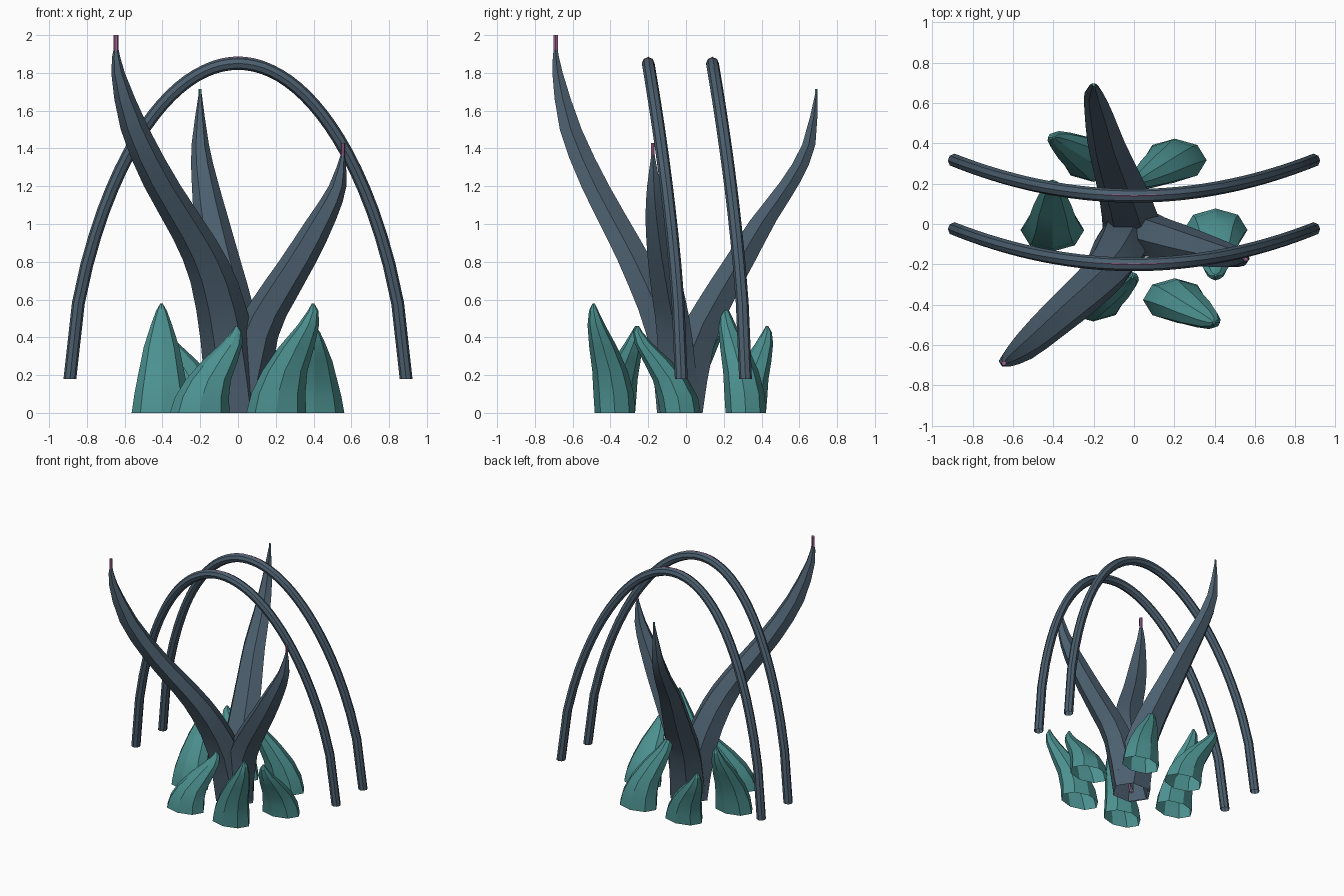
import bpy, bmesh, math
from mathutils import Vector

cube = bpy.data.objects.get("Cube")
if cube:
    bpy.data.objects.remove(cube, do_unlink=True)


def material(name, rgb):
    m = bpy.data.materials.new(name)
    m.use_nodes = True
    col = (*rgb, 1)
    m.diffuse_color = col
    m.node_tree.nodes["Principled BSDF"].inputs["Base Color"].default_value = col
    return m


SLATE = material("slate", (0.072, 0.115, 0.158))
TEAL = material("teal", (0.072, 0.285, 0.28))
PINK = material("pink", (0.32, 0.12, 0.27))
UP = Vector((0, 0, 1))


def loft(name, path, radii, sides, mat, level=True):
    """Skin open-bottomed rings along a path; radii are (x, y) half widths.
    Level rings stay horizontal, others turn with the path."""
    bm = bmesh.new()
    rings = []
    last = len(path) - 1
    for i, p in enumerate(path):
        t = UP
        if not level:
            t = (path[min(i + 1, last)] - path[max(i - 1, 0)]).normalized()
            if i in (0, last) and abs(t.z) > 0.5:
                t = UP * math.copysign(1, t.z)
        u = (Vector((0, 1, 0)) - t * t.y).normalized()
        v = u.cross(t)
        rx, ry = radii[i]
        ring = []
        for k in range(sides):
            a = math.tau * k / sides
            ring.append(bm.verts.new(p + v * rx * math.cos(a) + u * ry * math.sin(a)))
        rings.append(ring)
    for a, b in zip(rings, rings[1:]):
        for k in range(sides):
            n = (k + 1) % sides
            bm.faces.new((a[k], a[n], b[n], b[k]))
    if level:
        bm.faces.new(rings[-1])
    me = bpy.data.meshes.new(name)
    bm.to_mesh(me)
    bm.free()
    me.materials.append(mat)
    ob = bpy.data.objects.new(name, me)
    bpy.context.collection.objects.link(ob)
    bpy.ops.object.select_all(action='DESELECT')
    ob.select_set(True)
    bpy.context.view_layer.objects.active = ob
    bpy.ops.object.shade_smooth_by_angle(angle=math.radians(28))


def smooth_points(pts, steps=2):
    """Catmull-Rom through 4D points (x, y, z, radius)."""
    pts = [Vector(p) for p in pts]
    ext = [pts[0]] + pts + [pts[-1]]
    out = []
    for a, b, c, d in zip(ext, ext[1:], ext[2:], ext[3:]):
        for s in range(steps):
            t = s / steps
            out.append(0.5 * (2 * b + (c - a) * t + (2 * a - 5 * b + 4 * c - d) * t * t
                              + (3 * b - a - 3 * c + d) * t ** 3))
    return out + [pts[-1]]


# Three tall curved spines, each with a thin core that shows at the tip
spines = {
    "right_spine": ([(-.01, -.035, 0, .155), (-.055, -.09, .38, .143), (-.125, -.215, .69, .126),
                     (-.23, -.33, .92, .113), (-.4, -.48, 1.2, .098), (-.545, -.61, 1.5, .076),
                     (-.635, -.68, 1.8, .036), (-.645, -.69, 1.94, .01)], 2.0, .013, PINK),
    "left_spine": ([(0, -.035, 0, .145), (.09, -.06, .4, .122), (.19, -.09, .6, .115),
                    (.315, -.125, .8, .1), (.44, -.155, 1.02, .078), (.527, -.17, 1.2, .047),
                    (.555, -.175, 1.37, .01)], 1.43, .011, PINK),
    "back_spine": ([(0, -.03, 0, .155), (-.02, .04, .35, .14), (-.05, .15, .58, .127),
                    (-.095, .28, .8, .11), (-.14, .41, 1.02, .092), (-.175, .55, 1.22, .07),
                    (-.2, .65, 1.42, .046), (-.2, .69, 1.69, .008)], 1.715, .008, TEAL),
}
for name, (pts, top, rod, mat) in spines.items():
    sm = smooth_points(pts)
    path = [p.to_3d() for p in sm]
    loft(name, path, [(p.w, p.w * .88) for p in sm], 6, SLATE)
    core = path + [Vector((*path[-1].xy, top))]
    loft(name + "_core", core, [(rod, rod)] * len(core), 6, mat)

# Two leaning arches with a thin line along the crown
for name, y in (("front_arch", -.2), ("back_arch", .14)):
    steps = [i / 20 for i in range(-20, 21)]
    path = [Vector((.89 * s, y + .175 * s * s, .18 + 1.67 * (1 - s * s) ** .615)) for s in steps]
    loft(name, path, [(.034, .034)] * len(path), 8, SLATE, level=False)
    crown = [p + UP * .033 for p in path[15:26]]
    loft(name + "_crown_line", crown, [(.004, .004)] * len(crown), 4, PINK, level=False)

# Ring of six leaning shards, alternating in height
profile = [(0, 0, .158, .107), (.18, .06, .143, .107), (.38, .23, .12, .094),
           (.6, .55, .094, .074), (.8, .87, .057, .047), (.93, 1, .029, .025), (1, 1, .006, .006)]
for i in range(6):
    ang = math.radians(60 * i)
    lean = -math.pi / 2 - ang
    height = .58 if i % 2 else .46
    base = Vector((.405 * math.cos(ang), .4 * math.sin(ang) - .03, 0))
    way = Vector((math.cos(lean), math.sin(lean), 0)) * .225
    path = [base + way * f + UP * h * height for h, f, _, _ in profile]
    loft(f"shard_{i + 1}", path, [(rx, ry) for _, _, rx, ry in profile], 8, TEAL)
